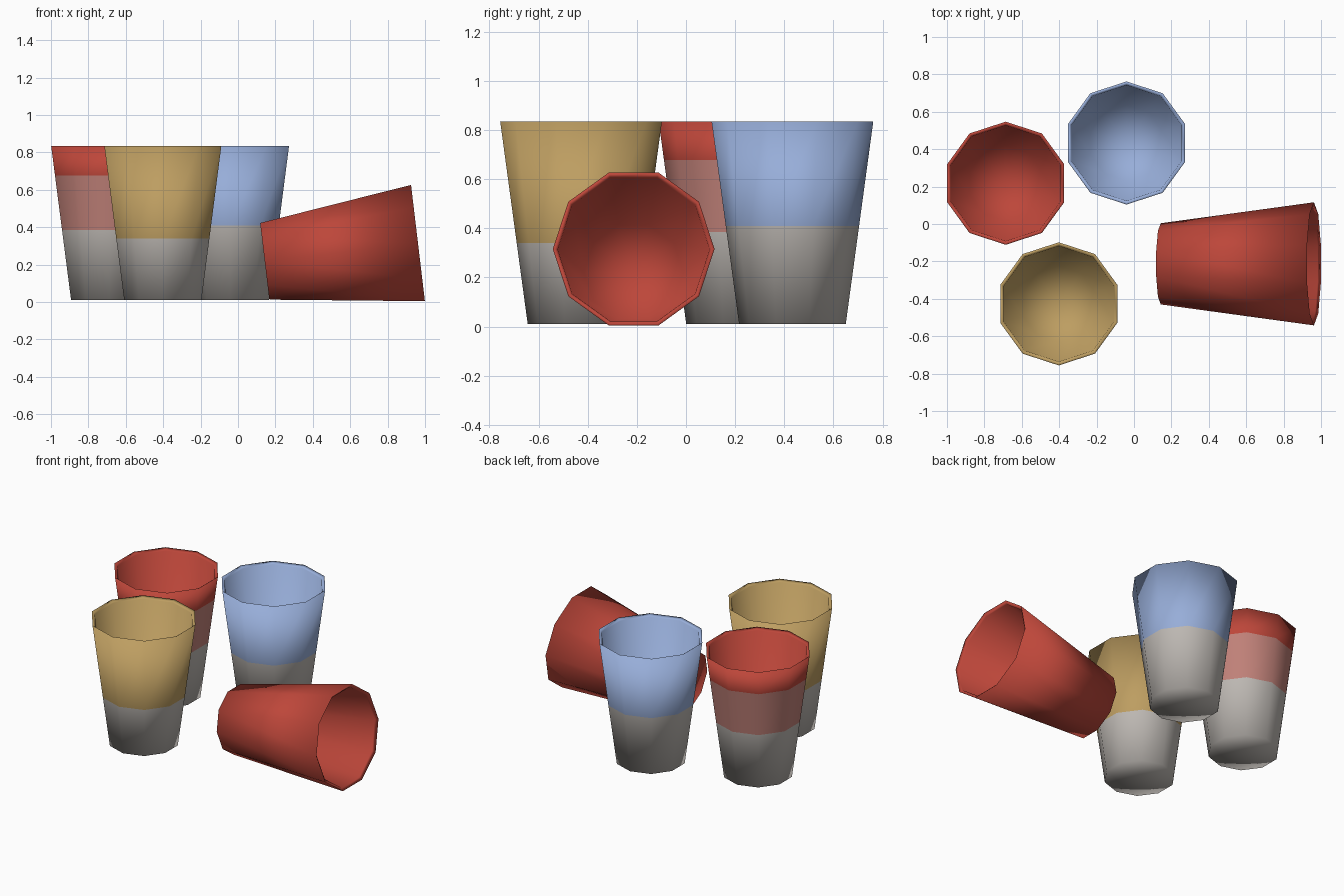
import bpy, bmesh, math
from mathutils import Matrix, Vector

if "Cube" in bpy.data.objects:
    bpy.data.objects.remove(bpy.data.objects["Cube"], do_unlink=True)

SIDES, HEIGHT = 10, 0.825
R_BASE, R_TOP = 0.217, 0.329


def material(name, rgb):
    m = bpy.data.materials.new(name)
    m.use_nodes = True
    m.diffuse_color = (*rgb, 1)
    m.node_tree.nodes["Principled BSDF"].inputs["Base Color"].default_value = (*rgb, 1)
    return m


RED = material("red", (0.51, 0.062, 0.042))
PINK = material("pink", (0.53, 0.22, 0.19))
GREY = material("warm grey", (0.51, 0.48, 0.45))
GOLD = material("gold", (0.51, 0.34, 0.12))
BLUE = material("blue", (0.31, 0.42, 0.69))


def wall_radius(z):
    return R_BASE + (R_TOP - R_BASE) * z / HEIGHT


def make_cup(name, bands, transform):
    """bands: (material, upper height) from the base to the rim."""
    # Outer wall with a ring at each colour change, then rim and inner wall
    profile = [(R_BASE, 0)] + [(wall_radius(z), z) for _, z in bands]
    profile += [(R_TOP - 0.02, HEIGHT - 0.015), (R_BASE - 0.015, 0.03)]
    bm = bmesh.new()
    rings = []
    for r, z in profile:
        ring = []
        for i in range(SIDES):
            a = math.pi / 2 + math.tau * i / SIDES
            ring.append(bm.verts.new((r * math.cos(a), r * math.sin(a), z)))
        rings.append(ring)

    inside = len(bands) - 1
    for k, (low, high) in enumerate(zip(rings, rings[1:])):
        for i in range(SIDES):
            j = (i + 1) % SIDES
            face = bm.faces.new((low[i], low[j], high[j], high[i]))
            face.material_index = min(k, inside)

    # Underside and inner floor as fans
    for ring, z, index in ((rings[0], 0, 0), (rings[-1], 0.03, inside)):
        centre = bm.verts.new((0, 0, z))
        for i in range(SIDES):
            face = bm.faces.new((ring[i], ring[(i + 1) % SIDES], centre))
            face.material_index = index

    bmesh.ops.recalc_face_normals(bm, faces=bm.faces)
    for face in bm.faces:
        face.smooth = True
    mesh = bpy.data.meshes.new(name)
    bm.to_mesh(mesh)
    bm.free()
    for mat, _ in bands:
        mesh.materials.append(mat)
    cup = bpy.data.objects.new(name, mesh)
    cup.matrix_world = transform
    bpy.context.collection.objects.link(cup)


def at(x, y, z=0.01):
    return Matrix.Translation(Vector((x, y, z)))


# Standing cups
make_cup("red_cup", [(GREY, 0.375), (PINK, 0.668), (RED, HEIGHT)], at(-0.686, 0.218))
make_cup("gold_cup", [(GREY, 0.33), (GOLD, HEIGHT)], at(-0.402, -0.427))
make_cup("blue_cup", [(GREY, 0.40), (BLUE, HEIGHT)], at(-0.04, 0.433))

# Cup lying on its side
tilt = Matrix.Rotation(math.radians(83.2), 4, "Y")
make_cup("fallen_cup", [(RED, HEIGHT)], at(0.143, -0.213, 0.218) @ tilt)
